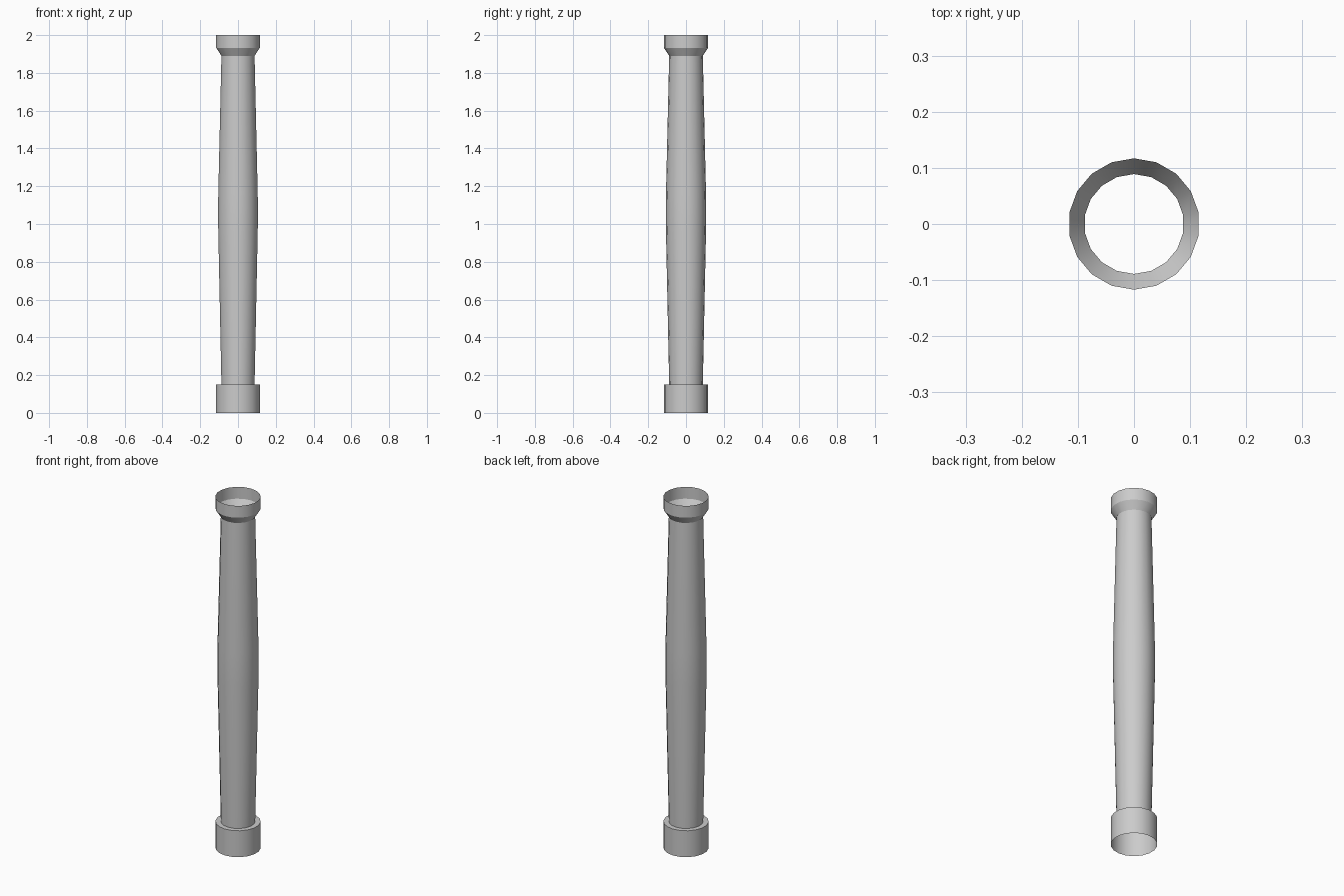
import bpy, bmesh
from math import radians
from mathutils import Matrix, Vector

cube = bpy.data.objects.get("Cube")
if cube:
    bpy.data.objects.remove(cube, do_unlink=True)

SIDES = 18
FOOT, NECK, BELLY = 0.117, 0.089, 0.107

stone = bpy.data.materials.new("grey stone")
stone.use_nodes = True
colour = (0.6, 0.6, 0.6, 1)
stone.diffuse_color = colour
stone.node_tree.nodes["Principled BSDF"].inputs["Base Color"].default_value = colour


def lathe(name, profile):
    """Open shell made by turning (radius, height) points around z."""
    bm = bmesh.new()
    rings = []
    for radius, z in profile:
        rings.append([bm.verts.new(Matrix.Rotation(radians(90 + 360 * i / SIDES), 3, "Z")
                                   @ Vector((radius, 0, z))) for i in range(SIDES)])
    for low, high in zip(rings, rings[1:]):
        for i in range(SIDES):
            j = (i + 1) % SIDES
            bm.faces.new((low[i], low[j], high[j], high[i]))
    mesh = bpy.data.meshes.new(name)
    bm.to_mesh(mesh)
    bm.free()
    mesh.materials.append(stone)
    obj = bpy.data.objects.new(name, mesh)
    bpy.context.collection.objects.link(obj)
    bpy.ops.object.select_all(action="DESELECT")
    obj.select_set(True)
    bpy.context.view_layer.objects.active = obj
    bpy.ops.object.shade_smooth_by_angle(angle=radians(30))


# Hollow foot with a flat ledge that meets the shaft
lathe("column_base", [(FOOT, 0), (FOOT, 0.15), (NECK, 0.15)])

# Shaft swelling gently towards the middle
lathe("column_shaft", [(NECK, 0.15), (BELLY - 0.001, 0.96), (BELLY, 1.06),
                       (BELLY - 0.001, 1.16), (NECK, 1.89)])

# Flared capital with an open rim
lathe("column_capital", [(NECK, 1.89), (FOOT, 1.933), (FOOT, 2)])
